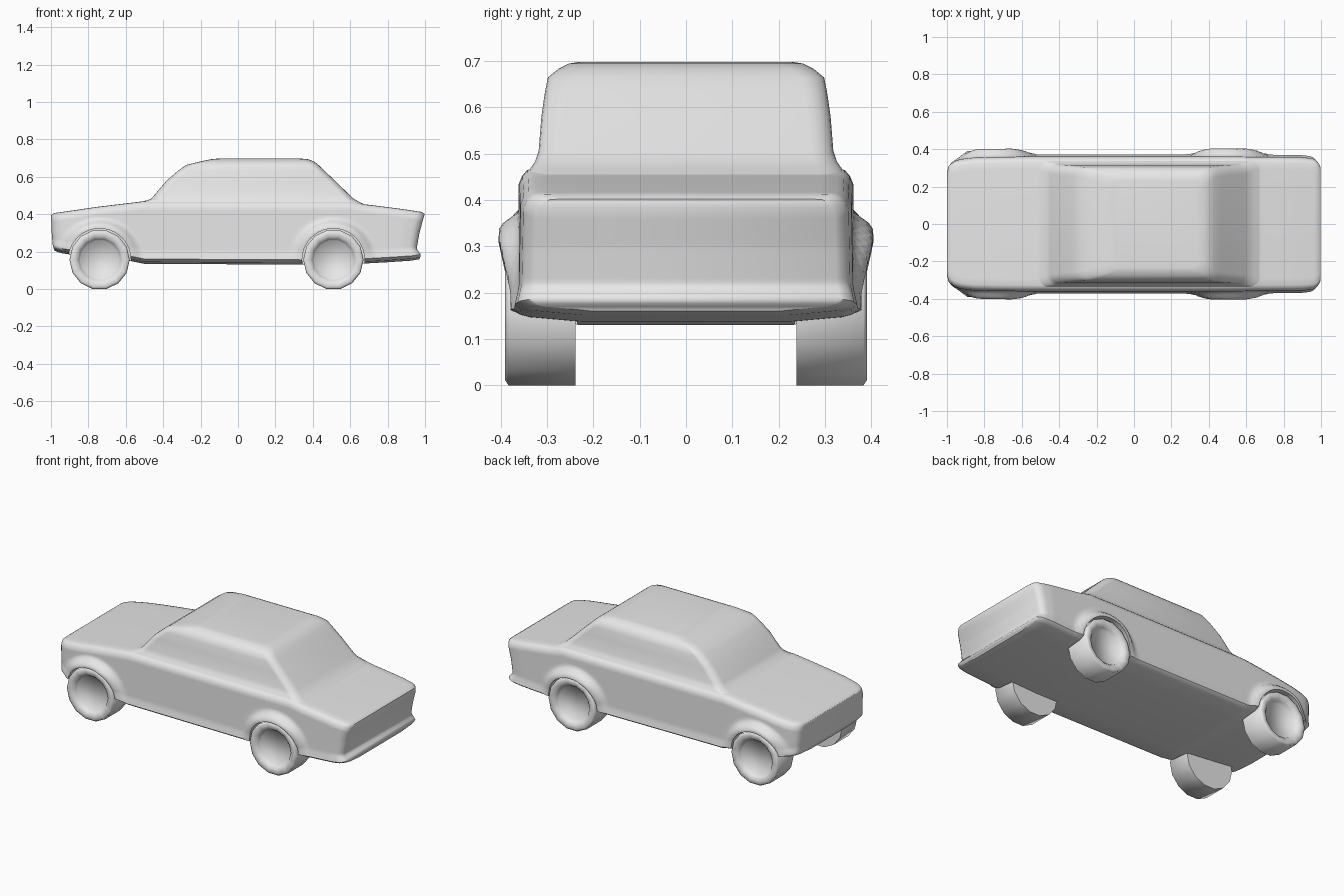
import bpy, bmesh, math

if "Cube" in bpy.data.objects:
    bpy.data.objects.remove(bpy.data.objects["Cube"])

paint = bpy.data.materials.new("plain grey")
paint.diffuse_color = (0.8, 0.8, 0.8, 1)
paint.use_nodes = True
paint.node_tree.nodes["Principled BSDF"].inputs["Base Color"].default_value = paint.diffuse_color

WHEELS_X = (-0.74, 0.51)
AXLE_Z = 0.157


def finish(name, bm, angle=None):
    bmesh.ops.recalc_face_normals(bm, faces=bm.faces)
    me = bpy.data.meshes.new(name)
    bm.to_mesh(me)
    bm.free()
    me.materials.append(paint)
    ob = bpy.data.objects.new(name, me)
    bpy.context.collection.objects.link(ob)
    me.polygons.foreach_set("use_smooth", [True] * len(me.polygons))
    if angle:
        smooth(ob, angle)
    return ob


def smooth(ob, angle):
    bpy.ops.object.select_all(action='DESELECT')
    ob.select_set(True)
    bpy.context.view_layer.objects.active = ob
    bpy.ops.object.shade_smooth_by_angle(angle=math.radians(angle))


def skin(bm, rings):
    """Join equal closed rings of points with quads."""
    vs = [[bm.verts.new(p) for p in r] for r in rings]
    n = len(vs[0])
    for a, b in zip(vs, vs[1:]):
        for i in range(n):
            j = (i + 1) % n
            bm.faces.new((a[i], a[j], b[j], b[i]))
    return vs


def lerp(table, x):
    if x <= table[0][0]:
        return table[0][1]
    for (x0, y0), (x1, y1) in zip(table, table[1:]):
        if x <= x1:
            return y0 + (y1 - y0) * (x - x0) / (x1 - x0)
    return table[-1][1]


# Lower body: sections along x, with flared wheel arches
WIDTH = [(-1, .285), (-.992, .315), (-.97, .336), (-.93, .35), (-.85, .36), (-.6, .364),
         (.4, .365), (.9, .361), (.96, .355), (.985, .345), (1, .325)]
TOP = [(-1, .395), (-.985, .406), (-.75, .44), (-.5, .47), (.6, .47), (.68, .453),
       (.85, .432), (.98, .413), (1, .402)]
BOTTOM = [(-1, .205), (-.97, .193), (-.9, .183), (-.6, .155), (-.5, .135), (.5, .13),
          (.7, .138), (.95, .152), (1, .16)]
REAR_SHIFT = [(.15, -.032), (.185, -.022), (.215, -.045), (.30, -.03), (.41, 0)]
FRONT_SHIFT = [(.19, .025), (.23, .01), (.30, .004), (.40, 0)]


def flare(x, z):
    d = min(math.hypot(x - wx, z - AXLE_Z) for wx in WHEELS_X)
    t = max(0, min(1, (0.225 - d) / 0.045))
    t = t * t * (3 - 2 * t)
    return 0.042 * t * max(0, min(1, (z - 0.13) / 0.18))


def section(x):
    w, zt, zb = lerp(WIDTH, x), lerp(TOP, x), lerp(BOTTOM, x)
    half = [(.62 * w, zb), (.93 * w, zb + .01), (.99 * w, zb + .016)]
    lo, hi = zb + .026, zt - .036
    for i in range(21):
        z = lo + (hi - lo) * i / 20
        sill = .008 * max(0, 1 - (z - lo) / .04)
        half.append((w + sill - .004 * i / 20 + flare(x, z), z))
    half += [(.97 * w, zt - .019), (.94 * w, zt - .006), (.9 * w, zt - .001), (.8 * w, zt)]
    rear = max(0, (x - .8) / .2)
    front = max(0, (-x - .8) / .2)
    pts = [(x + rear * lerp(REAR_SHIFT, z) + front * lerp(FRONT_SHIFT, z), y, z) for y, z in half]
    return pts + [(px, -y, z) for px, y, z in reversed(pts)]


xs = sorted({round(-.98 + .02 * i, 3) for i in range(99)} | {-1, -.992, .992, 1})
bm = bmesh.new()
rows = skin(bm, [section(x) for x in xs])
for r in (rows[0], rows[-1]):
    n = len(r)
    for i in range(n // 2 - 1):
        bm.faces.new((r[i], r[i + 1], r[n - 2 - i], r[n - 1 - i]))
body = finish("lower_body", bm)

# Wheel wells cut out of the lower body
for wx in WHEELS_X:
    for s in (-1, 1):
        bpy.ops.mesh.primitive_cylinder_add(vertices=40, radius=.167, depth=.3,
                                            location=(wx, s * .385, AXLE_Z),
                                            rotation=(math.pi / 2, 0, 0))
        cutter = bpy.context.object
        cutter.name = "well_cutter"
        cutter.hide_render = True
        cutter.data.materials.append(paint)
        mod = body.modifiers.new("well", 'BOOLEAN')
        mod.operation, mod.object, mod.solver = 'DIFFERENCE', cutter, 'EXACT'
        bpy.context.view_layer.objects.active = body
        bpy.ops.object.modifier_apply(modifier=mod.name)
        bpy.data.objects.remove(cutter)
smooth(body, 50)

# Cabin: rounded rectangles stacked upward (z, front x, rear x, half width, corner radius)
CABIN = [(.44, -.56, .70, .345, .05), (.468, -.51, .645, .336, .05), (.482, -.465, .62, .326, .05),
         (.505, -.445, .595, .318, .05), (.58, -.382, .518, .312, .05), (.635, -.318, .46, .304, .05),
         (.664, -.276, .43, .298, .05), (.683, -.2, .405, .275, .05), (.694, -.145, .375, .253, .05),
         (.697, -.115, .345, .235, .05)]


def rounded(z, x0, x1, w, r):
    pts = []
    corners = [(x1 - r, w - r), (x0 + r, w - r), (x0 + r, r - w), (x1 - r, r - w)]
    for k, (cx, cy) in enumerate(corners):
        for i in range(6):
            a = math.pi / 2 * (k + i / 5)
            pts.append((cx + r * math.cos(a), cy + r * math.sin(a), z))
    return pts


bm = bmesh.new()
rows = skin(bm, [rounded(*c) for c in CABIN])
bm.faces.new(rows[0])
bm.faces.new(rows[-1])
finish("cabin", bm, 50)

# Wheels: 14-sided lathed tyre with a recessed hub (radius, distance from centre line)
TYRE = [(.161, .238), (.161, .383), (.15, .39), (.126, .387), (.111, .373), (.104, .36)]
SIDES = 14
for wx, end in zip(WHEELS_X, ("front", "rear")):
    for s, side in ((-1, "near"), (1, "far")):
        bm = bmesh.new()
        rings = []
        for r, y in TYRE:
            angles = [2 * math.pi * (k + .5) / SIDES - math.pi / 2 for k in range(SIDES)]
            rings.append([(wx + r * math.cos(a), s * y, AXLE_Z + r * math.sin(a)) for a in angles])
        rows = skin(bm, rings)
        bm.faces.new(rows[0])
        bm.faces.new(rows[-1])
        finish(f"{end}_wheel_{side}", bm, 70)
